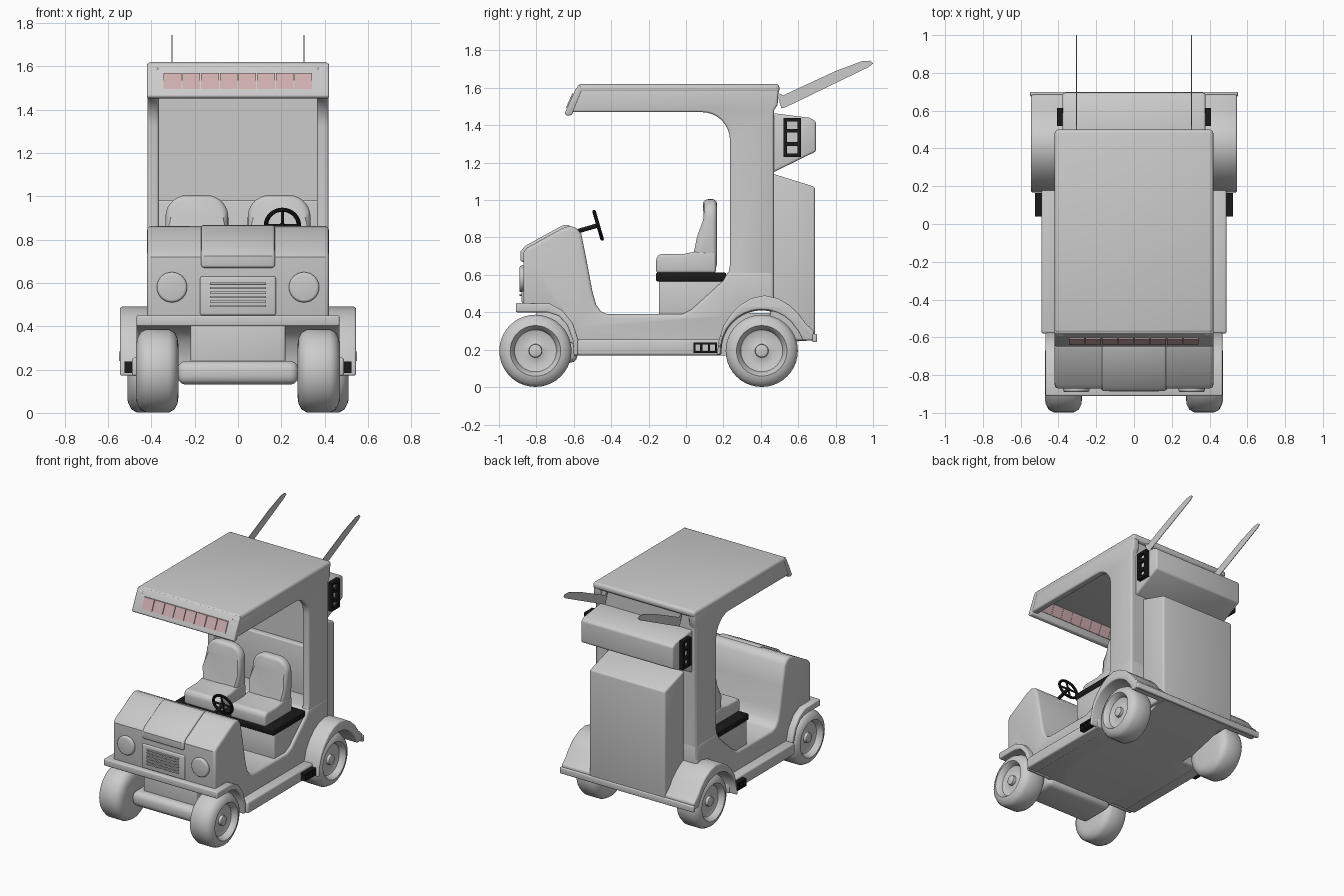
import bpy, bmesh, math
from mathutils import Vector

if "Cube" in bpy.data.objects:
    bpy.data.objects.remove(bpy.data.objects["Cube"])

black = bpy.data.materials.new("black_trim")
black.diffuse_color = (0.01, 0.01, 0.01, 1)
black.use_nodes = True
black.node_tree.nodes["Principled BSDF"].inputs["Base Color"].default_value = black.diffuse_color
pink = bpy.data.materials.new("pink_pane")
pink.diffuse_color = (0.62, 0.42, 0.42, 1)
pink.use_nodes = True
pink.node_tree.nodes["Principled BSDF"].inputs["Base Color"].default_value = pink.diffuse_color


def finish(name, bm, bevel=0, mat=None, segs=3):
    bmesh.ops.recalc_face_normals(bm, faces=bm.faces)
    me = bpy.data.meshes.new(name)
    bm.to_mesh(me)
    bm.free()
    ob = bpy.data.objects.new(name, me)
    bpy.context.collection.objects.link(ob)
    if mat:
        me.materials.append(mat)
    if bevel:
        m = ob.modifiers.new("bevel", 'BEVEL')
        m.width, m.segments = bevel, segs
        m.limit_method, m.angle_limit = 'ANGLE', math.radians(40)
    return ob


def prism(name, pts, x0, x1, bevel=0, mat=None):
    """Side profile (y, z) extruded along x."""
    bm = bmesh.new()
    f = bm.faces.new([bm.verts.new((x0, y, z)) for y, z in pts])
    r = bmesh.ops.extrude_face_region(bm, geom=[f])
    bmesh.ops.translate(bm, vec=(x1 - x0, 0, 0),
                        verts=[v for v in r['geom'] if isinstance(v, bmesh.types.BMVert)])
    return finish(name, bm, bevel, mat)


def box(name, x0, x1, y0, y1, z0, z1, bevel=0, mat=None):
    return prism(name, [(y0, z0), (y1, z0), (y1, z1), (y0, z1)], x0, x1, bevel, mat)


def arc(cy, cz, r, a0, a1, n=10):
    return [(cy + r * math.cos(math.radians(a0 + (a1 - a0) * i / n)),
             cz + r * math.sin(math.radians(a0 + (a1 - a0) * i / n))) for i in range(n + 1)]


def lathe(name, prof, centre, steps=40, mat=None):
    """Profile (x, radius) spun around the x axis."""
    bm = bmesh.new()
    vs = [bm.verts.new((x, 0, r)) for x, r in prof]
    es = [bm.edges.new(p) for p in zip(vs, vs[1:])]
    bmesh.ops.spin(bm, geom=vs + es, cent=(0, 0, 0), axis=(1, 0, 0),
                   angle=2 * math.pi, steps=steps)
    bmesh.ops.remove_doubles(bm, verts=bm.verts, dist=1e-4)
    bmesh.ops.translate(bm, verts=bm.verts, vec=centre)
    return finish(name, bm, 0, mat)


def ladder(name, x0, x1, y0, y1, z0, z1, vertical, t):
    """Black lamp guard: frame with three openings."""
    for z in (z0, z1 - t):
        box(name + "_rail", x0, x1, y0, y1, z, z + t, 0, black)
    for y in (y0, y1 - t):
        box(name + "_rail", x0, x1, y, y + t, z0, z1, 0, black)
    for k in (1, 2):
        if vertical:
            c = z0 + (z1 - z0) * k / 3
            box(name + "_bar", x0, x1, y0, y1, c - t / 2, c + t / 2, 0, black)
        else:
            c = y0 + (y1 - y0) * k / 3
            box(name + "_bar", x0, x1, c - t / 2, c + t / 2, z0, z1, 0, black)


# hood, floor and lower tub in one profile with wheel arches
body = [(-.87, .42), (-.72, .41), (-.66, .38), (-.61, .31), (-.58, .17), (.19, .17)]
body += arc(.405, .195, .215, 180, 72, 12)
body += [(.47, .62), (.225, .62), (.20, .57), (.03, .415), (-.02, .39), (-.42, .39), (-.455, .405),
         (-.48, .44), (-.50, .51), (-.53, .67), (-.56, .82), (-.585, .85), (-.62, .862),
         (-.66, .85), (-.85, .745), (-.87, .72)]
prism("body_shell", body, -.42, .42, .018)
prism("underbody", [(-.6, .17), (.3, .17), (.6, .245), (.68, .25), (.6, .4), (-.6, .38)], -.28, .28)
box("front_axle_block", -.22, .22, -.80, -.58, .2, .42, .015)
box("front_axle_beam", -.28, .28, -.86, -.58, .13, .24, .04)

# front of the hood
prism("hood_scoop", [(-.885, .67), (-.885, .725), (-.86, .755), (-.66, .865), (-.62, .868),
                     (-.62, .8), (-.8, .67)], -.17, .17, .012)
box("grille_panel", -.175, .175, -.88, -.84, .45, .63, .01)
for i in range(6):
    box("grille_slat", -.13, .13, -.89, -.87, .488 + i * .021, .498 + i * .021, .002)
for s in (-1, 1):
    bpy.ops.mesh.primitive_cylinder_add(vertices=32, radius=.07, depth=.05,
                                        location=(s * .305, -.865, .58), rotation=(math.pi / 2, 0, 0))
    lamp = bpy.context.object
    lamp.name = "headlight"
    m = lamp.modifiers.new("bevel", 'BEVEL')
    m.width, m.segments, m.limit_method = .012, 3, 'ANGLE'

# front bumper flowing into the front fenders
prism("front_bumper_fender", [(-.91, .40), (-.74, .40), (-.68, .38), (-.635, .33), (-.605, .25), (-.6, .17),
                              (-.575, .17), (-.575, .25), (-.605, .34), (-.66, .41), (-.73, .447),
                              (-.91, .45)], -.468, .468, .008)

# roof
box("roof_panel", -.42, .42, -.58, .50, 1.57, 1.62, .02)
prism("visor", [(-.575, 1.618), (-.605, 1.56), (-.65, 1.462), (-.635, 1.45), (-.61, 1.455),
                (-.575, 1.54), (-.55, 1.60)], -.42, .42, .008)
for i in range(8):
    x = -.345 + i * .08625
    prism("visor_pane", [(-.608, 1.57), (-.641, 1.495), (-.59, 1.495), (-.56, 1.57)],
          x + .002, x + .084, 0, pink)

# back wall and the boxes behind it
box("back_wall", -.40, .40, .44, .47, .55, 1.60)
box("back_wall_lower", -.40, .40, .40, .45, .55, .98, .008)
prism("rear_box", [(.45, .25), (.69, .25), (.69, 1.07), (.45, 1.145)], -.31, .31, .012)
prism("rear_upper_box", [(.46, 1.465), (.66, 1.44), (.695, 1.42), (.695, 1.26), (.46, 1.145)],
      -.378, .378, .012)
box("rear_bumper", -.55, .55, .675, .70, .24, .285, .006)

# parts on both sides
frame = [(-.59, 1.60), (.495, 1.60), (.49, 1.51), (.47, 1.48), (.47, .5), (.13, .5), (.20, .57), (.225, .60),
         (.235, .65)] + arc(.085, 1.32, .15, 0, 90, 8) + [(-.625, 1.47)]
fender = [(.165, .17), (.175, .25), (.20, .33), (.24, .39), (.29, .44), (.35, .475), (.42, .49),
          (.49, .475), (.55, .44), (.60, .395), (.64, .34), (.685, .30), (.685, .25), (.625, .25),
          (.60, .30)] + arc(.405, .195, .22, 45, 185, 12)
tyre = [(0, 0), (0, .12), (.004, .15), (.018, .178), (.045, .193), (.15, .193), (.177, .178),
        (.191, .15), (.195, .135), (.185, .127), (.178, .122), (.155, .112), (.145, .08), (.15, .04),
        (.152, .036), (.172, .034), (.175, .028), (.175, 0)]
for s in (-1, 1):
    prism("side_frame", frame, s * .365, s * .418, .012)
    prism("rear_fender", fender, s * .28, s * .545, .01)
    box("sill", s * .40, s * .49, -.58, .19, .17, .255, .012)
    ladder("side_step", s * .48, s * .525, .04, .165, .183, .238, False, .011)
    box("rear_lamp", s * .37, s * .385, .525, .61, 1.235, 1.435)
    ladder("rear_lamp_guard", s * .37, s * .408, .52, .615, 1.23, 1.44, True, .02)
    prism("roof_blade", [(.485, 1.575), (.51, 1.49), (.53, 1.495), (.975, 1.71), (1.0, 1.73),
                         (.985, 1.745), (.94, 1.742), (.80, 1.69), (.52, 1.56)],
          s * .305 - .002, s * .305 + .002)
    for name, x, y in (("front_wheel", .275, -.805), ("rear_wheel", .315, .405)):
        lathe(name, [(s * px, r) for px, r in tyre], (s * x, y, .194))

    # seat cushion and tapered backrest with a round top
    cx = s * .19
    prism("seat_cushion", [(-.16, .61), (.16, .61), (.16, .72), (.05, .725), (-.01, .712), (-.14, .712),
                           (-.16, .69)], cx - .145, cx + .145, .025)
    bm = bmesh.new()
    outline = [(-.14, .63), (.14, .63), (.145, .8)]
    outline += arc(.045, .905, .1, 0, 90, 7) + arc(-.045, .905, .1, 90, 180, 7) + [(-.145, .8)]
    front = [bm.verts.new((cx + x, .02 + .075 * min(1, (z - .63) / .2), z)) for x, z in outline]
    back = [bm.verts.new((cx + x, .165, z)) for x, z in outline]
    bm.faces.new(front)
    bm.faces.new(back)
    n = len(outline)
    for i in range(n):
        j = (i + 1) % n
        bm.faces.new((front[i], front[j], back[j], back[i]))
    finish("seat_back", bm, .025, None, 4)

# seat base
box("seat_base", -.40, .40, -.145, .22, .38, .57, .008)
box("seat_mat", -.405, .405, -.16, .215, .565, .612, .008, black)

# steering wheel
c = Vector((.205, -.47, .865))
axis = Vector((0, .96, .28))
rot = axis.to_track_quat('Z', 'Y').to_euler()
bpy.ops.mesh.primitive_torus_add(major_radius=.076, minor_radius=.010, major_segments=32,
                                 minor_segments=10, location=c, rotation=rot)
bpy.context.object.name = "steering_wheel"
bpy.context.object.data.materials.append(black)


def rod(name, a, b, r):
    d = b - a
    bpy.ops.mesh.primitive_cylinder_add(vertices=12, radius=r, depth=d.length, location=(a + b) / 2,
                                        rotation=d.to_track_quat('Z', 'Y').to_euler())
    bpy.context.object.name = name
    bpy.context.object.data.materials.append(black)


rod("steering_column", c + axis * .01, c - axis * .12, .012)
up = Vector((0, -.28, .96))
for k in range(4):
    a = math.radians(90 * k)
    rod("steering_spoke", c, c + (Vector((1, 0, 0)) * math.cos(a) + up * math.sin(a)) * .075, .007)

# apply bevels and smooth
bpy.ops.object.select_all(action='SELECT')
bpy.context.view_layer.objects.active = bpy.data.objects["body_shell"]
bpy.ops.object.convert(target='MESH')
bpy.ops.object.shade_smooth_by_angle(angle=math.radians(35))
